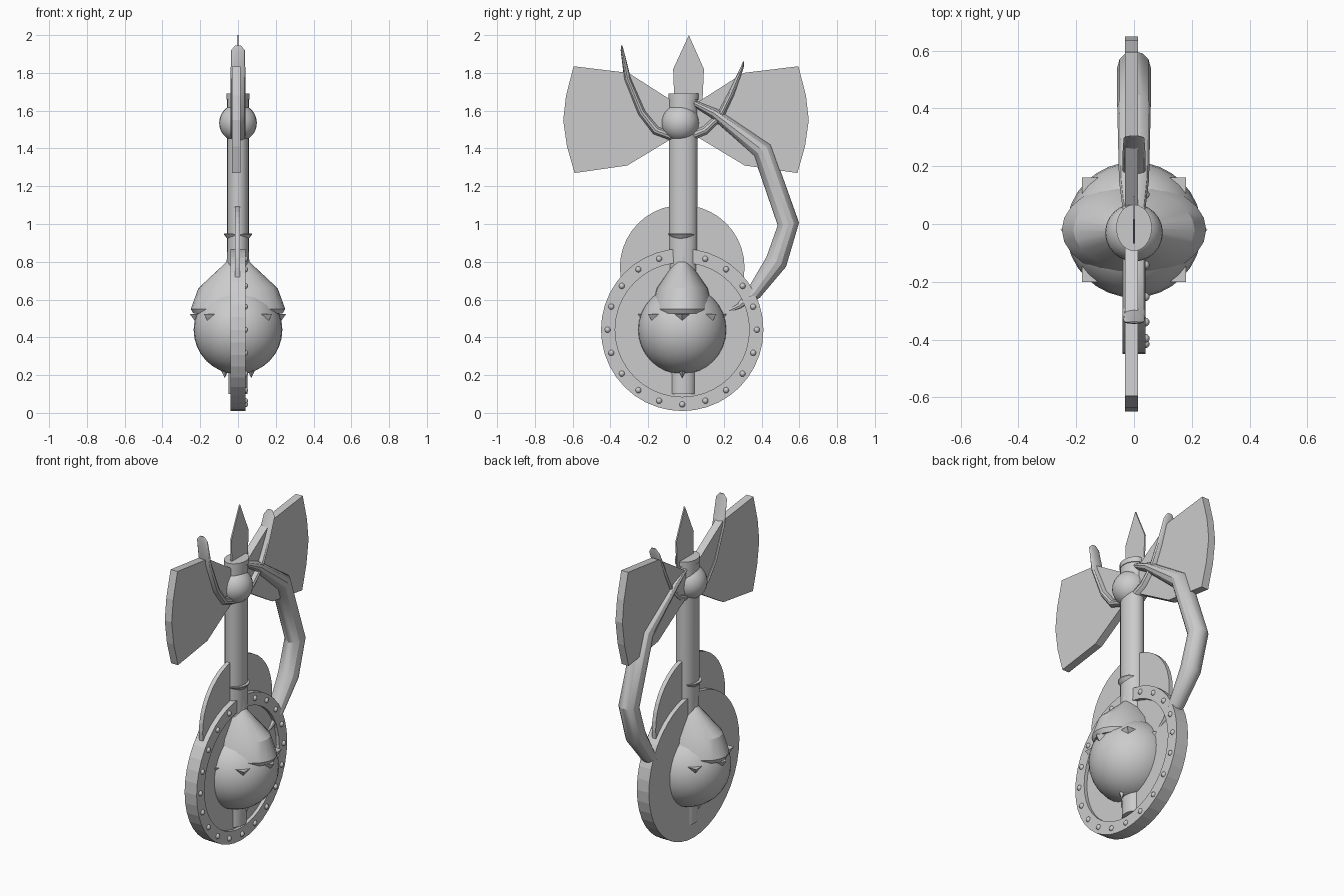
import bpy, bmesh
from math import sin, cos, pi, radians
from mathutils import Vector, Matrix

if "Cube" in bpy.data.objects:
    bpy.data.objects.remove(bpy.data.objects["Cube"])

CY = -0.02  # y of the body axis


def finish(name, bm, smooth=None):
    bmesh.ops.recalc_face_normals(bm, faces=bm.faces)
    me = bpy.data.meshes.new(name)
    bm.to_mesh(me)
    bm.free()
    ob = bpy.data.objects.new(name, me)
    bpy.context.collection.objects.link(ob)
    if smooth:
        bpy.ops.object.select_all(action='DESELECT')
        ob.select_set(True)
        bpy.context.view_layer.objects.active = ob
        bpy.ops.object.shade_smooth_by_angle(angle=radians(smooth))
    return ob


def loft(bm, rings):
    """Skin a list of point rings and cap both ends."""
    vs = [[bm.verts.new(p) for p in r] for r in rings]
    n = len(vs[0])
    for a, b in zip(vs, vs[1:]):
        for i in range(n):
            j = (i + 1) % n
            bm.faces.new((a[i], a[j], b[j], b[i]))
    bm.faces.new(vs[0])
    bm.faces.new(vs[-1])


def lathe(name, profile, sides, yscale=1.0, smooth=None, y=CY):
    bm = bmesh.new()
    loft(bm, [[(r * cos(2 * pi * i / sides), y + yscale * r * sin(2 * pi * i / sides), z)
               for i in range(sides)] for r, z in profile])
    return finish(name, bm, smooth)


def plate(name, pts, x0, x1):
    """Flat plate from a (y, z) outline, extruded along x."""
    bm = bmesh.new()
    loft(bm, [[(x, y, z) for y, z in pts] for x in (x0, x1)])
    return finish(name, bm)


def circle(r, y, z, n):
    return [(y + r * cos(2 * pi * i / n), z + r * sin(2 * pi * i / n)) for i in range(n)]


def tube(name, path, sides=12):
    """Swept elliptical tube; path holds (y, z, half width in x, half thickness)."""
    bm = bmesh.new()
    rings = []
    for k, (y, z, wx, t) in enumerate(path):
        a, b = path[max(k - 1, 0)], path[min(k + 1, len(path) - 1)]
        d = Vector((0, b[0] - a[0], b[1] - a[1])).normalized()
        nrm = Vector((0, -d.z, d.y))
        rings.append([Vector((wx * cos(2 * pi * i / sides), y, z)) + nrm * t * sin(2 * pi * i / sides)
                      for i in range(sides)])
    loft(bm, rings)
    return finish(name, bm, 30)


def ball(name, r, loc, u=32, v=16):
    bm = bmesh.new()
    bmesh.ops.create_uvsphere(bm, u_segments=u, v_segments=v, radius=r, matrix=Matrix.Translation(loc))
    return finish(name, bm, 30)


# Round shield, its raised rim and the rivets
plate("shield", circle(0.43, CY, 0.44, 40), -0.04, 0.02)
bm = bmesh.new()
N = 40
sec = [(0.355, 0.0), (0.355, 0.04), (0.43, 0.04), (0.43, 0.0)]
rim = [[bm.verts.new((x, CY + r * cos(2 * pi * i / N), 0.44 + r * sin(2 * pi * i / N)))
        for r, x in sec] for i in range(N)]
for i in range(N):
    a, b = rim[i], rim[(i + 1) % N]
    for k in range(4):
        bm.faces.new((a[k], a[(k + 1) % 4], b[(k + 1) % 4], b[k]))
finish("shield_rim", bm)
bm = bmesh.new()
for y, z in circle(0.395, CY, 0.44, 20):
    bmesh.ops.create_uvsphere(bm, u_segments=10, v_segments=6, radius=0.016,
                              matrix=Matrix.Translation((0.038, y, z)))
finish("rivets", bm, 40)

# Thin disc behind the shield
plate("back_disc", circle(0.33, CY, 0.77, 40), -0.015, 0.01)

# Round body and its flared hood
ball("body", 0.235, (0, CY, 0.44))
lathe("hood", [(0.235, 0.525), (0.25, 0.55), (0.21, 0.66), (0.06, 0.80), (0.055, 0.93)],
      24, 0.65, 25)

# Teeth around the body under the hood, and two studs below
bm = bmesh.new()
for i in range(8):
    a = i * pi / 4
    bmesh.ops.create_cone(bm, cap_ends=True, segments=4, radius1=0.0, radius2=0.05, depth=0.065,
                          matrix=Matrix.Translation((0.205 * cos(a), CY + 0.205 * sin(a), 0.49))
                          @ Matrix.Rotation(a, 4, 'Z'))
for s in (-1, 1):
    bmesh.ops.create_cone(bm, cap_ends=True, segments=4, radius1=0.0, radius2=0.025, depth=0.05,
                          matrix=Matrix.Translation((s * 0.07, CY, 0.21)))
finish("teeth", bm)

# Shaft with collar and top ring
lathe("shaft", [(0.05, 0.10), (0.058, 0.87), (0.058, 1.68)], 20, 1.3, 30, -0.015)
lathe("collar", [(0.055, 0.92), (0.075, 0.945), (0.075, 0.95)], 20, 1.0)
lathe("top_ring", [(0.062, 1.66), (0.062, 1.69)], 20, 1.3, 30, -0.013)

# Blade-like spike on top
plate("spike", [(-0.06, 1.6), (-0.068, 1.82), (0.015, 2.0), (0.095, 1.82), (0.085, 1.6)], -0.004, 0.004)

# Two axe blades
edge = [(0.03, 1.62), (0.07, 1.65), (0.305, 1.80), (0.595, 1.835), (0.635, 1.68), (0.65, 1.55),
        (0.63, 1.41), (0.59, 1.27), (0.31, 1.31), (0.07, 1.455), (0.03, 1.48)]
for name, s in (("rear_blade", 1), ("front_blade", -1)):
    plate(name, [(s * y, z) for y, z in edge], -0.032, 0.014)

# Orb at the blade crossing
ball("orb", 0.1, (0, -0.03, 1.535), 24, 14)

# Flattened horns curling up beside the orb
tube("front_horn", [(-0.34, 1.945, 0.015, 0.003), (-0.338, 1.92, 0.036, 0.008), (-0.31, 1.77, 0.04, 0.018),
                    (-0.235, 1.59, 0.04, 0.022), (-0.16, 1.495, 0.04, 0.025), (-0.05, 1.455, 0.04, 0.025)])
tube("rear_horn", [(0.305, 1.86, 0.015, 0.003), (0.298, 1.83, 0.036, 0.008), (0.24, 1.69, 0.04, 0.018),
                   (0.18, 1.57, 0.04, 0.022), (0.10, 1.495, 0.04, 0.025), (0.0, 1.455, 0.04, 0.025)])

# Large curved arm joining the shaft top to the body
tube("curved_arm", [(-0.065, 1.668, 0.01, 0.004), (0.02, 1.65, 0.035, 0.015), (0.15, 1.585, 0.052, 0.03),
                    (0.405, 1.39, 0.058, 0.055), (0.542, 1.0, 0.058, 0.057), (0.478, 0.80, 0.058, 0.058),
                    (0.36, 0.635, 0.045, 0.04), (0.28, 0.565, 0.03, 0.02), (0.18, 0.52, 0.012, 0.01)])
